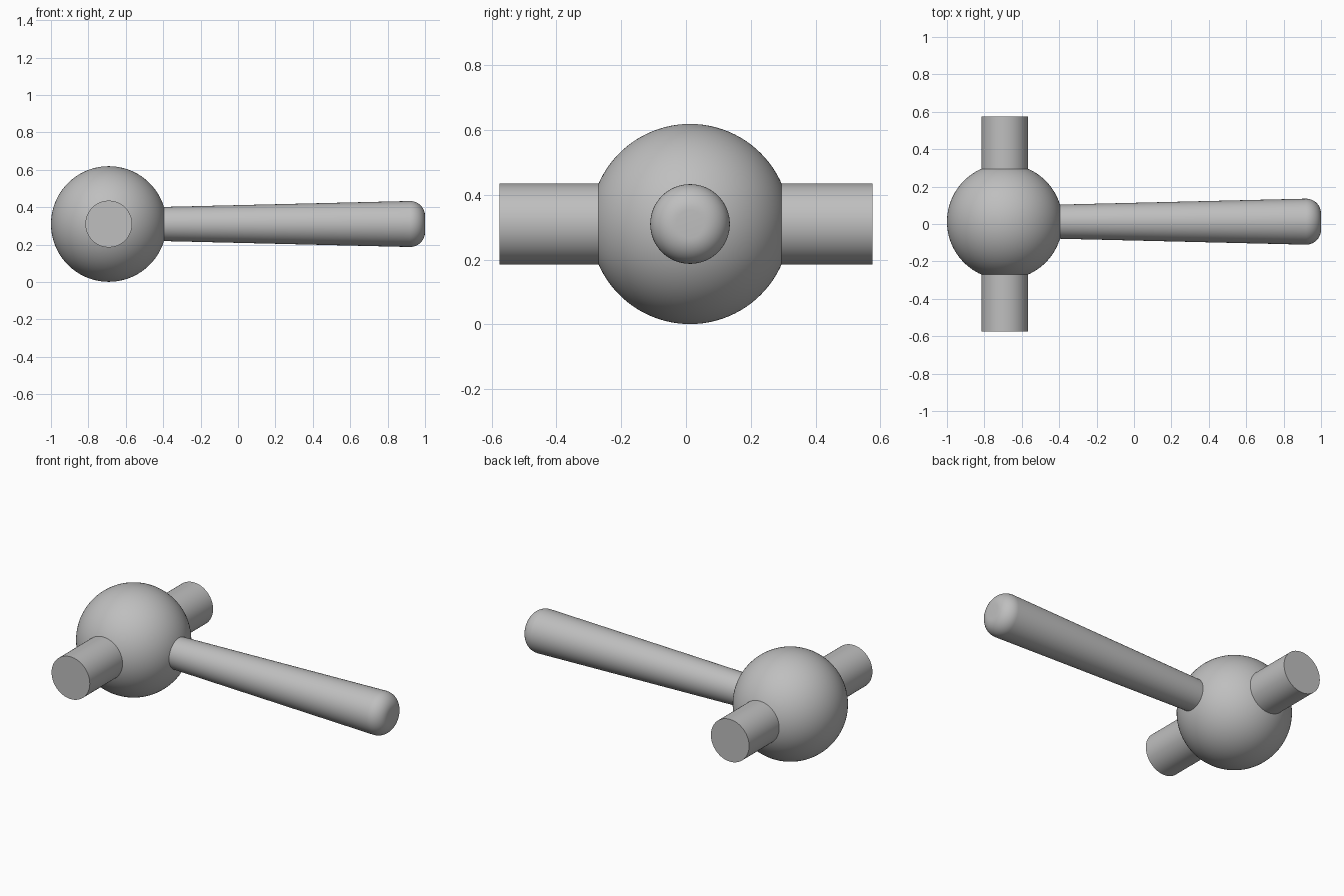
import bpy, bmesh, math
from mathutils import Matrix

cube = bpy.data.objects.get("Cube")
if cube:
    bpy.data.objects.remove(cube, do_unlink=True)

grey = bpy.data.materials.new("plain grey")
grey.use_nodes = True
colour = (0.52, 0.52, 0.52, 1)
grey.diffuse_color = colour
grey.node_tree.nodes["Principled BSDF"].inputs["Base Color"].default_value = colour

HUB = (-0.691, 0.0125, 0.31)
HUB_R = 0.309


def finish(obj, name):
    obj.name = name
    obj.data.materials.append(grey)
    bpy.context.view_layer.objects.active = obj
    obj.select_set(True)
    bpy.ops.object.shade_smooth_by_angle(angle=math.radians(35))
    obj.select_set(False)
    return obj


def lathe(name, profile, matrix, steps=64):
    """Spin a (radius, height) profile around local z; open ends are capped flat."""
    bm = bmesh.new()
    rings = [[bm.verts.new((r * math.cos(2 * math.pi * i / steps),
                            r * math.sin(2 * math.pi * i / steps), h))
              for i in range(steps)] for r, h in profile]
    for a, b in zip(rings, rings[1:]):
        for i in range(steps):
            j = (i + 1) % steps
            bm.faces.new((a[i], a[j], b[j], b[i]))
    bm.faces.new(rings[0][::-1])
    bm.faces.new(rings[-1])
    mesh = bpy.data.meshes.new(name)
    bm.to_mesh(mesh)
    bm.free()
    obj = bpy.data.objects.new(name, mesh)
    bpy.context.collection.objects.link(obj)
    obj.matrix_world = matrix
    return finish(obj, name)


bpy.ops.object.select_all(action="DESELECT")

# Ball hub
bpy.ops.mesh.primitive_uv_sphere_add(segments=96, ring_count=48, radius=HUB_R, location=HUB)
finish(bpy.context.object, "ball_hub")
bpy.context.view_layer.update()

# Round pegs, front and back, starting inside the ball
for name, end in (("front_peg", -0.576), ("back_peg", 0.576)):
    turn = math.copysign(math.pi / 2, -end)
    place = Matrix.Translation((HUB[0], 0, HUB[2])) @ Matrix.Rotation(turn, 4, "X")
    lathe(name, [(0.125, 0.15), (0.125, abs(end))], place)

# Tapered arm with a rounded end
END_R, FILLET = 0.123, 0.08
profile = [(0.09, -0.45)]
for k in range(13):
    a = math.pi / 2 * k / 12
    profile.append((END_R - FILLET + FILLET * math.cos(a), 1 - FILLET + FILLET * math.sin(a)))
place = Matrix.Translation((0, HUB[1], HUB[2])) @ Matrix.Rotation(math.pi / 2, 4, "Y")
lathe("tapered_arm", profile, place)
